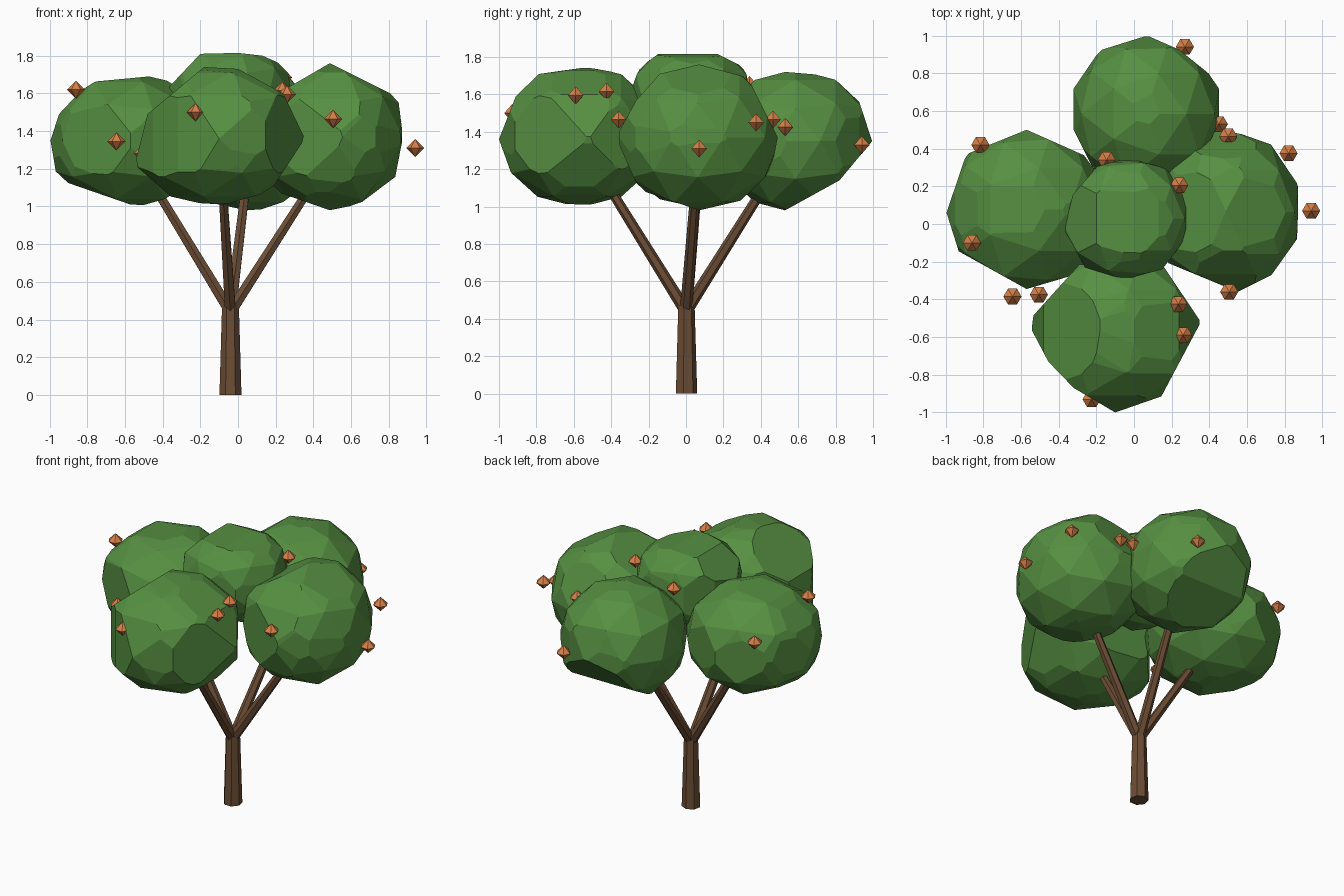
import bpy, bmesh, math
from mathutils import Vector


def material(name, rgb):
    m = bpy.data.materials.new(name)
    m.diffuse_color = (*rgb, 1)
    return m


BARK = material("bark_brown", (0.15, 0.075, 0.036))
LEAF = material("leaf_green", (0.093, 0.275, 0.054))
FRUIT = material("fruit_orange", (0.68, 0.216, 0.065))


def finish(name, bm, mat):
    bmesh.ops.recalc_face_normals(bm, faces=bm.faces)
    me = bpy.data.meshes.new(name)
    bm.to_mesh(me)
    bm.free()
    me.materials.append(mat)
    ob = bpy.data.objects.new(name, me)
    bpy.context.collection.objects.link(ob)
    return ob


def limb(name, a, b, r0, r1, sides):
    """Tapered, flat-sided limb from a to b."""
    a, b = Vector(a), Vector(b)
    bm = bmesh.new()
    bmesh.ops.create_cone(bm, cap_ends=True, segments=sides, radius1=r0,
                          radius2=r1, depth=(b - a).length)
    ob = finish(name, bm, BARK)
    ob.location = (a + b) / 2
    ob.rotation_mode = 'QUATERNION'
    ob.rotation_quaternion = Vector((0, 0, 1)).rotation_difference(b - a)


def crown(name, lo, hi, **profiles):
    """Ball of leaves in a box, trimmed flat along profiles seen from front, right or top."""
    lo, hi = Vector(lo), Vector(hi)
    mid, half = (lo + hi) / 2, (hi - lo) / 2
    bm = bmesh.new()
    bmesh.ops.create_icosphere(bm, subdivisions=2, radius=1)
    for v in bm.verts:
        v.co = mid + Vector([1.04 * c * h for c, h in zip(v.co, half)])
    axes = {"front": (0, 2), "right": (1, 2), "top": (0, 1)}
    for view, lines in profiles.items():
        i, j = axes[view]
        for line in lines:
            for p, q in zip(line, line[1:]):
                co, no = mid.copy(), Vector((0, 0, 0))
                co[i], co[j] = p
                no[i], no[j] = q[1] - p[1], p[0] - q[0]
                if no.dot(mid - co) > 0:
                    no.negate()
                cut = bmesh.ops.bisect_plane(
                    bm, geom=bm.verts[:] + bm.edges[:] + bm.faces[:], dist=1e-5,
                    plane_co=co, plane_no=no, clear_outer=True)
                rim = [e for e in cut["geom_cut"]
                       if isinstance(e, bmesh.types.BMEdge) and e.is_boundary]
                if rim:
                    bmesh.ops.holes_fill(bm, edges=rim, sides=0)
    bmesh.ops.remove_doubles(bm, verts=bm.verts, dist=0.012)
    finish(name, bm, LEAF)


def fruit(name, pos, r=0.048):
    """Six-sided double pyramid."""
    bm = bmesh.new()
    ring = [bm.verts.new((r * math.cos(k * math.pi / 3), r * math.sin(k * math.pi / 3), 0))
            for k in range(6)]
    for z in (r, -r):
        tip = bm.verts.new((0, 0, z))
        for k in range(6):
            bm.faces.new((ring[k], ring[(k + 1) % 6], tip))
    finish(name, bm, FRUIT).location = pos


# trunk and four branches
limb("trunk", (-0.04, 0, 0), (-0.04, 0, 0.47), 0.06, 0.046, 7)
for side, end in (("left", (-0.52, 0.07, 1.23)), ("right", (0.46, 0.06, 1.22)),
                  ("front", (-0.09, -0.49, 1.23)), ("back", (0.055, 0.49, 1.22))):
    limb(side + "_branch", (-0.04, 0, 0.44), end, 0.033, 0.024, 6)

# crowns
crown("left_crown", (-1.0, -0.345, 1.0), (-0.15, 0.5, 1.70),
      front=[[(-0.3, 1.62), (-0.42, 1.695), (-0.79, 1.66), (-0.95, 1.49), (-0.995, 1.35),
              (-0.96, 1.145), (-0.57, 1.01), (-0.39, 1.005)]],
      top=[[(-0.3, 0.38), (-0.57, 0.5), (-0.89, 0.37), (-0.995, 0.06),
            (-0.93, -0.145), (-0.57, -0.345), (-0.35, -0.28)]])
crown("right_crown", (0.09, -0.365, 0.98), (0.88, 0.49, 1.76),
      front=[[(0.28, 1.64), (0.487, 1.76), (0.87, 1.57), (0.87, 1.145),
              (0.635, 1.01), (0.487, 0.98), (0.2, 1.08)]],
      right=[[(-0.25, 1.09), (-0.375, 1.37), (-0.265, 1.57), (-0.14, 1.71), (0.07, 1.76),
              (0.33, 1.69), (0.49, 1.37), (0.45, 1.155), (0.37, 1.05), (0.07, 0.98),
              (-0.25, 1.09)]],
      top=[[(0.45, 0.5), (0.71, 0.45), (0.835, 0.315), (0.875, 0.18), (0.865, -0.08),
            (0.73, -0.27), (0.55, -0.36), (0.2, -0.215)]])
crown("front_crown", (-0.565, -1.0, 1.01), (0.355, -0.14, 1.75),
      front=[[(-0.42, 1.03), (-0.565, 1.155), (-0.48, 1.49), (-0.18, 1.74), (0.0, 1.73),
              (0.24, 1.60), (0.355, 1.36), (0.17, 1.08), (-0.07, 1.01), (-0.42, 1.03)]],
      right=[[(-0.28, 1.70), (-0.53, 1.745), (-0.785, 1.71), (-0.91, 1.59), (-1.0, 1.36),
              (-0.91, 1.11), (-0.785, 1.02), (-0.53, 1.01)]],
      top=[[(-0.565, -0.52), (-0.29, -0.215), (0.16, -0.23), (0.355, -0.52), (0.145, -0.915),
            (-0.1, -1.0), (-0.32, -0.87), (-0.455, -0.73), (-0.565, -0.52)]])
crown("back_crown", (-0.325, 0.17, 0.98), (0.455, 1.0, 1.72),
      right=[[(0.53, 1.72), (0.77, 1.70), (0.92, 1.58), (0.995, 1.35), (0.82, 1.14),
              (0.53, 0.98), (0.37, 1.0)]],
      top=[[(-0.23, 0.32), (-0.32, 0.5), (-0.32, 0.77), (-0.17, 0.925), (0.07, 1.0),
            (0.24, 0.925), (0.45, 0.755), (0.455, 0.545), (0.39, 0.41)]])
crown("top_crown", (-0.38, -0.3, 1.27), (0.29, 0.36, 1.87),
      front=[[(-0.37, 1.63), (-0.2, 1.81), (0.0, 1.815), (0.13, 1.80), (0.265, 1.74),
              (0.28, 1.65)]],
      right=[[(-0.29, 1.63), (-0.28, 1.72), (-0.15, 1.815), (0.17, 1.815), (0.32, 1.74),
              (0.335, 1.63)]],
      top=[[(-0.26, -0.23), (-0.37, -0.03), (-0.325, 0.155), (-0.195, 0.305), (-0.035, 0.35),
            (0.19, 0.29), (0.28, 0.13), (0.28, -0.07), (0.15, -0.24), (-0.05, -0.295),
            (-0.26, -0.23)]])

# fruit scattered over the crowns
spots = [
    (0.27, 0.94, 1.33), (0.45, 0.53, 1.425), (0.50, 0.465, 1.465),
    (0.82, 0.375, 1.45), (0.94, 0.07, 1.31), (-0.145, 0.34, 1.65),
    (0.24, 0.205, 1.685), (-0.815, 0.42, 1.49), (-0.86, -0.10, 1.62),
    (-0.645, -0.385, 1.345), (-0.505, -0.375, 1.28), (-0.225, -0.93, 1.50),
    (0.26, -0.59, 1.595), (0.235, -0.425, 1.615), (0.505, -0.36, 1.465),
]
for n, pos in enumerate(spots):
    fruit(f"fruit_{n + 1}", pos)
